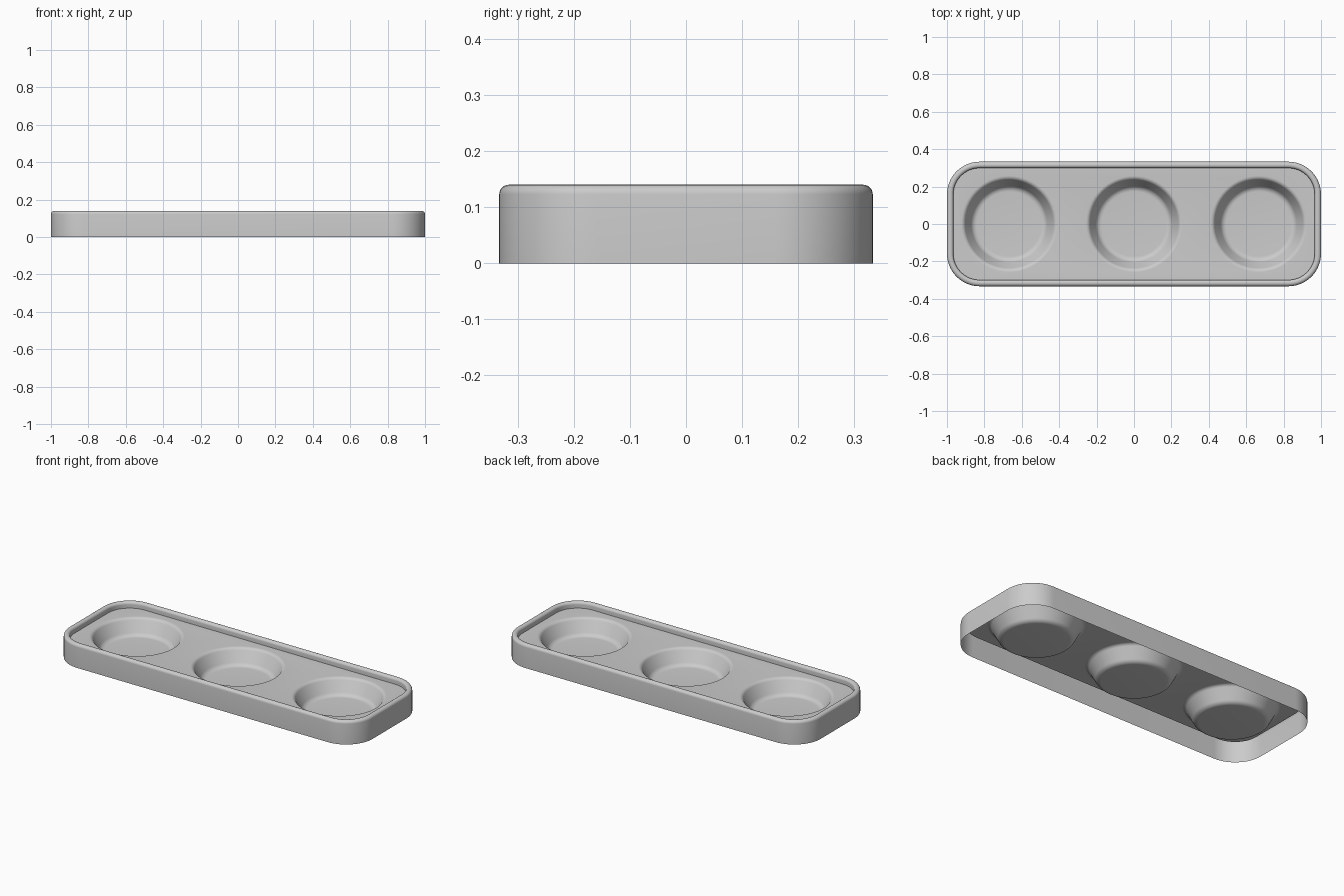
import bpy, bmesh
from math import sin, cos, pi

if "Cube" in bpy.data.objects:
    bpy.data.objects.remove(bpy.data.objects["Cube"])

HX, HY, RAD = 1.0, 0.333, 0.175     # outer half sizes and corner radius
TOP, DECK, DEPTH = 0.14, 0.104, 0.09
RIM = 0.034                         # rim width


def rounded_rect(bm, inset, z, seg=16):
    r = RAD - inset
    pts = []
    for i, (sx, sy) in enumerate([(1, 1), (-1, 1), (-1, -1), (1, -1)]):
        for k in range(seg + 1):
            a = (i + k / seg) * pi / 2
            pts.append(bm.verts.new((sx * (HX - RAD) + r * cos(a),
                                     sy * (HY - RAD) + r * sin(a), z)))
    return pts


def circle(bm, cx, r, z, n=64):
    return [bm.verts.new((cx + r * cos(2 * pi * k / n), r * sin(2 * pi * k / n), z))
            for k in range(n)]


def bridge(bm, loops):
    for a, b in zip(loops, loops[1:]):
        n = len(a)
        for i in range(n):
            j = (i + 1) % n
            bm.faces.new((a[i], a[j], b[j], b[i]))


def ring_edges(bm, loop):
    return [bm.edges.get((loop[i - 1], loop[i])) for i in range(len(loop))]


def fillet(cx, cz, r, a0, a1, n=6):
    return [(cx + r * cos(a0 + (a1 - a0) * k / n), cz + r * sin(a0 + (a1 - a0) * k / n))
            for k in range(n + 1)]


bm = bmesh.new()

# Outer wall and rounded rim, as (inset, height)
ro, ri = 0.017, 0.015
wall = [(0, 0)] + fillet(ro, TOP - ro, ro, pi, pi / 2) \
    + fillet(RIM - ri, TOP - ri, ri, pi / 2, 0) + [(RIM, DECK)]
wall_loops = [rounded_rect(bm, d, z) for d, z in wall]
bridge(bm, wall_loops)
borders = ring_edges(bm, wall_loops[-1])

# Three bowls with softened lip and floor, as (radius, drop)
A = pi * 0.34                       # steepness of the bowl wall
rl, rf = 0.025, 0.035
lip = fillet(0.258, -rl, rl, pi / 2, pi / 2 + A)
floor_end = fillet(0, -DEPTH + rf, rf, -pi / 2 + A, -pi / 2)
# Slide the floor fillet so the straight wall keeps its slope
drop = lip[-1][1] - floor_end[0][1]
shift = lip[-1][0] - drop * cos(A) / sin(A) - floor_end[0][0]
bowl = lip + [(r + shift, z) for r, z in floor_end]
for cx in (-0.667, 0, 0.667):
    loops = [circle(bm, cx, r, DECK + z) for r, z in bowl]
    bridge(bm, loops)
    bm.faces.new(loops[-1])
    borders += ring_edges(bm, loops[0])

# Deck between the rim and the bowls
bmesh.ops.triangle_fill(bm, use_beauty=True, use_dissolve=False, edges=borders,
                        normal=(0, 0, 1))
bmesh.ops.recalc_face_normals(bm, faces=bm.faces)
bm.normal_update()
if max(bm.faces, key=lambda f: f.calc_center_median().z).normal.z < 0:
    bmesh.ops.reverse_faces(bm, faces=bm.faces)

mesh = bpy.data.meshes.new("tray")
bm.to_mesh(mesh)
bm.free()
tray = bpy.data.objects.new("tray", mesh)
bpy.context.collection.objects.link(tray)
bpy.context.view_layer.objects.active = tray
tray.select_set(True)
bpy.ops.object.shade_smooth_by_angle(angle=0.6)
